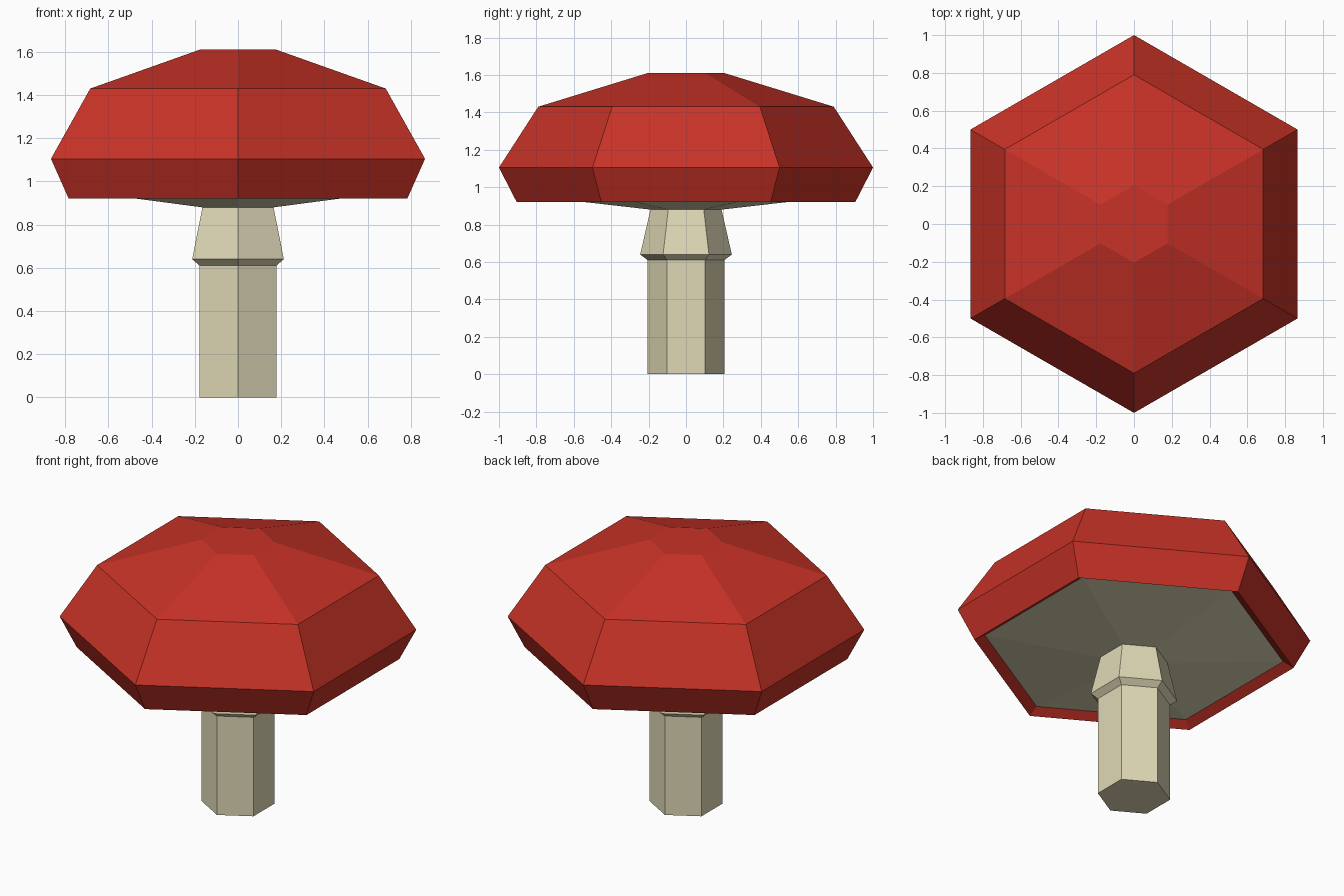
import bpy
import math

SIDES = 6

cube = bpy.data.objects.get("Cube")
if cube:
    bpy.data.objects.remove(cube, do_unlink=True)


def make_material(name, rgb):
    mat = bpy.data.materials.new(name)
    mat.use_nodes = True
    colour = (*rgb, 1.0)
    mat.diffuse_color = colour
    mat.node_tree.nodes["Principled BSDF"].inputs["Base Color"].default_value = colour
    return mat


def lathe(name, profile, mat, cap_start=False, cap_end=False):
    """Sweep (radius, height) rings, listed from the lower outside surface upward."""
    verts = []
    for radius, z in profile:
        for i in range(SIDES):
            a = math.pi / 2 + math.tau * i / SIDES
            verts.append((radius * math.cos(a), radius * math.sin(a), z))
    faces = []
    for r in range(len(profile) - 1):
        low, high = r * SIDES, (r + 1) * SIDES
        for i in range(SIDES):
            j = (i + 1) % SIDES
            faces.append((low + i, low + j, high + j, high + i))
    if cap_start:
        faces.append(tuple(reversed(range(SIDES))))
    if cap_end:
        last = (len(profile) - 1) * SIDES
        faces.append(tuple(range(last, last + SIDES)))
    mesh = bpy.data.meshes.new(name)
    mesh.from_pydata(verts, [], faces)
    mesh.materials.append(mat)
    mesh.update()
    obj = bpy.data.objects.new(name, mesh)
    bpy.context.collection.objects.link(obj)
    return obj


red = make_material("cap red", (0.578, 0.032, 0.02))
cream = make_material("stem cream", (0.74, 0.69, 0.47))

# Straight stalk
lathe("stem", [(0.205, 0), (0.205, 0.61)], cream, cap_start=True)

# Flared collar around the top of the stalk
lathe("collar", [(0.205, 0.61), (0.245, 0.64), (0.19, 0.88)], cream)

# Shallow underside, from the collar out to the lip
lathe("gills", [(0.19, 0.88), (0.846, 0.955)], cream)

# Faceted cap, from the inner lip over the rim to the flat crown
lathe("cap", [(0.846, 0.955), (0.905, 0.92), (1.0, 1.105),
              (0.79, 1.43), (0.205, 1.61)], red, cap_end=True)
